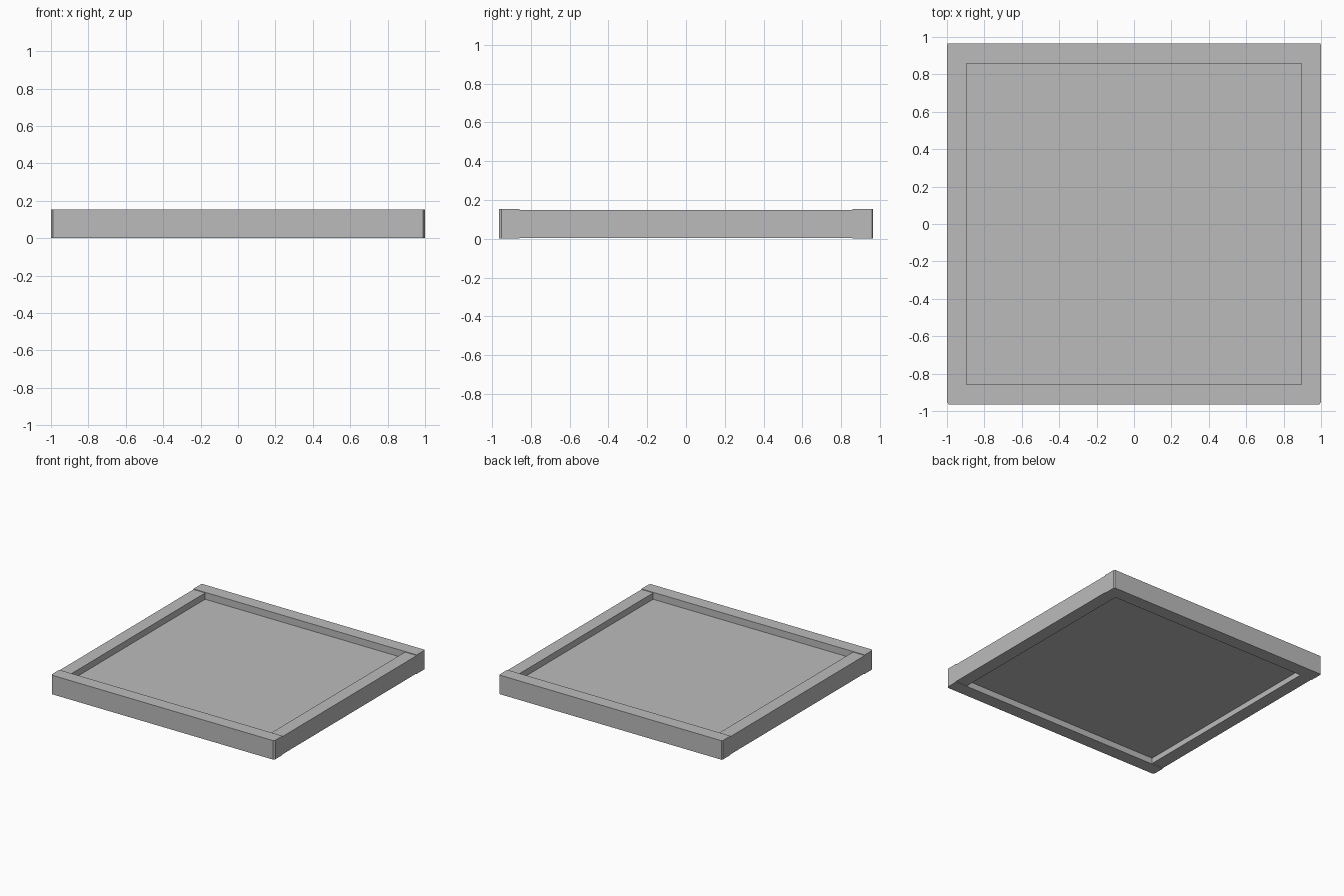
import bpy
import bmesh

cube = bpy.data.objects.get("Cube")
if cube:
    bpy.data.objects.remove(cube, do_unlink=True)

grey = bpy.data.materials.new("plain grey")
grey.use_nodes = True
grey.diffuse_color = (0.5, 0.5, 0.5, 1)
grey.node_tree.nodes["Principled BSDF"].inputs["Base Color"].default_value = (0.5, 0.5, 0.5, 1)


def prism(name, outline, bottom, top):
    """Extrude a counter-clockwise outline from bottom to top."""
    bm = bmesh.new()
    face = bm.faces.new([bm.verts.new((x, y, bottom)) for x, y in outline])
    grown = bmesh.ops.extrude_face_region(bm, geom=[face])["geom"]
    for v in grown:
        if isinstance(v, bmesh.types.BMVert):
            v.co.z = top
    bmesh.ops.recalc_face_normals(bm, faces=bm.faces)
    mesh = bpy.data.meshes.new(name)
    bm.to_mesh(mesh)
    bm.free()
    mesh.materials.append(grey)
    obj = bpy.data.objects.new(name, mesh)
    bpy.context.collection.objects.link(obj)
    return obj


def box(name, x0, x1, y0, y1, bottom, top):
    return prism(name, [(x0, y0), (x1, y0), (x1, y1), (x0, y1)], bottom, top)


HALF_X, HALF_Y = 1.0, 0.965      # outer frame
IN_X, IN_Y = 0.895, 0.858        # frame opening
HEIGHT = 0.154
STEP = 0.005                     # side rails are slightly thinner

# Front and back rails with clipped outer corners
for name, side, clip in (("front_rail", -1, 0.01), ("back_rail", 1, 0.005)):
    outer, inner = side * HALF_Y, side * IN_Y
    shoulder = side * (HALF_Y - clip * 1.4)
    tip = HALF_X - clip
    prism(name, [(-HALF_X, inner), (-HALF_X, shoulder), (-tip, outer),
                 (tip, outer), (HALF_X, shoulder), (HALF_X, inner)], 0, HEIGHT)

# Side rails between them
for name, x0, x1 in (("right_rail", -HALF_X, -IN_X), ("left_rail", IN_X, HALF_X)):
    box(name, x0, x1, -IN_Y, IN_Y, STEP, HEIGHT - STEP)

# Recessed panel, seated in the frame
box("panel", -IN_X, IN_X, -IN_Y, IN_Y, 0.05, 0.098)
